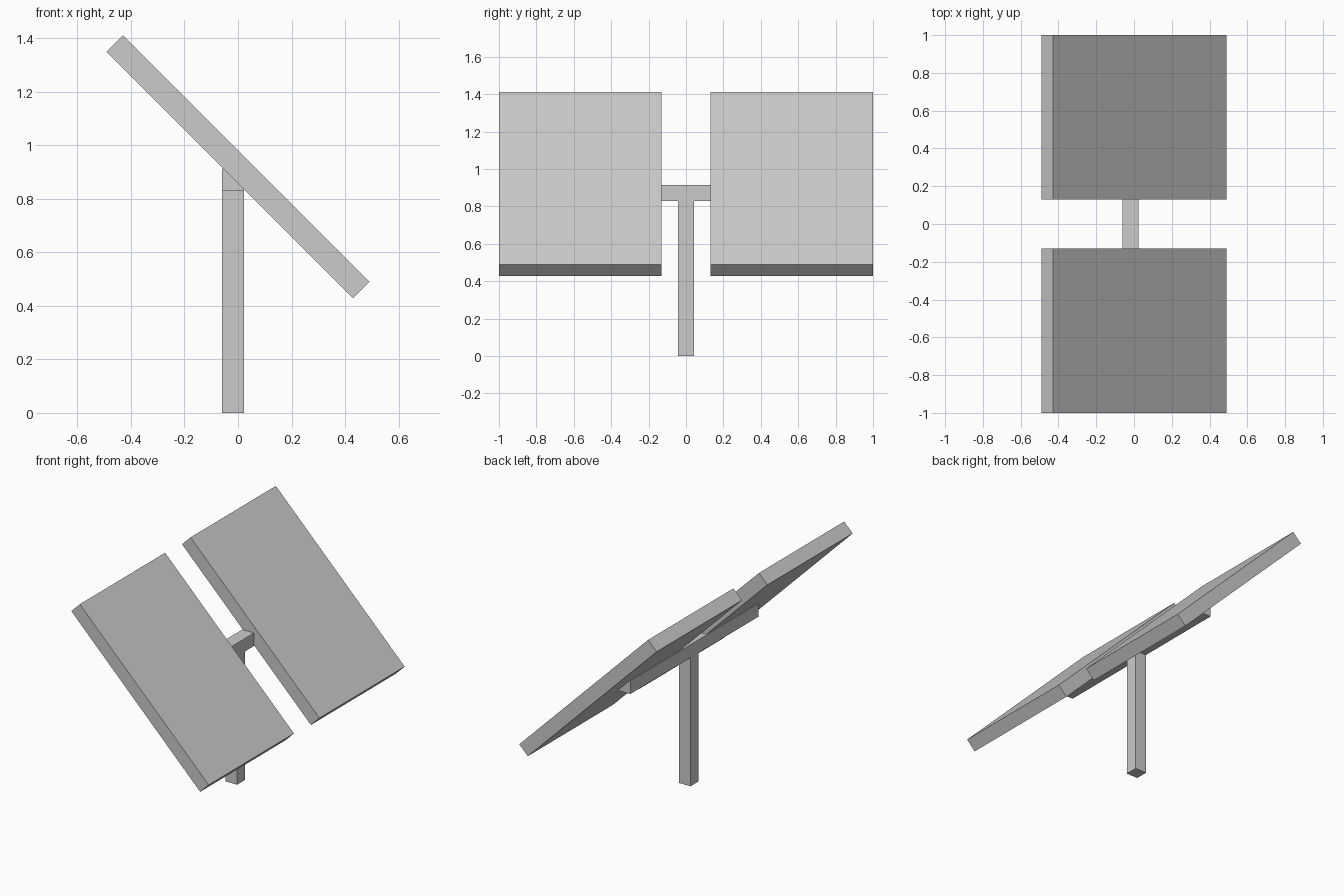
import bpy
from math import radians

if "Cube" in bpy.data.objects:
    bpy.data.objects.remove(bpy.data.objects["Cube"])


def box(name, center, size, tilt=0.0):
    bpy.ops.mesh.primitive_cube_add(size=1, location=center)
    ob = bpy.context.object
    ob.name = name
    ob.scale = size
    bpy.ops.object.transform_apply(location=False, rotation=False, scale=True)
    ob.rotation_euler = (0, radians(tilt), 0)
    return ob


# Upright post
box("post", (-0.019, 0, 0.415), (0.083, 0.083, 0.83))

# Horizontal bar running behind both panels
box("crossbar", (-0.019, 0, 0.872), (0.083, 1.31, 0.084))

# Two tilted panels, one on each side of the post
for side, label in ((-1, "front"), (1, "back")):
    box(label + "_panel", (0, side * 0.565, 0.92), (1.302, 0.87, 0.086), tilt=45)
